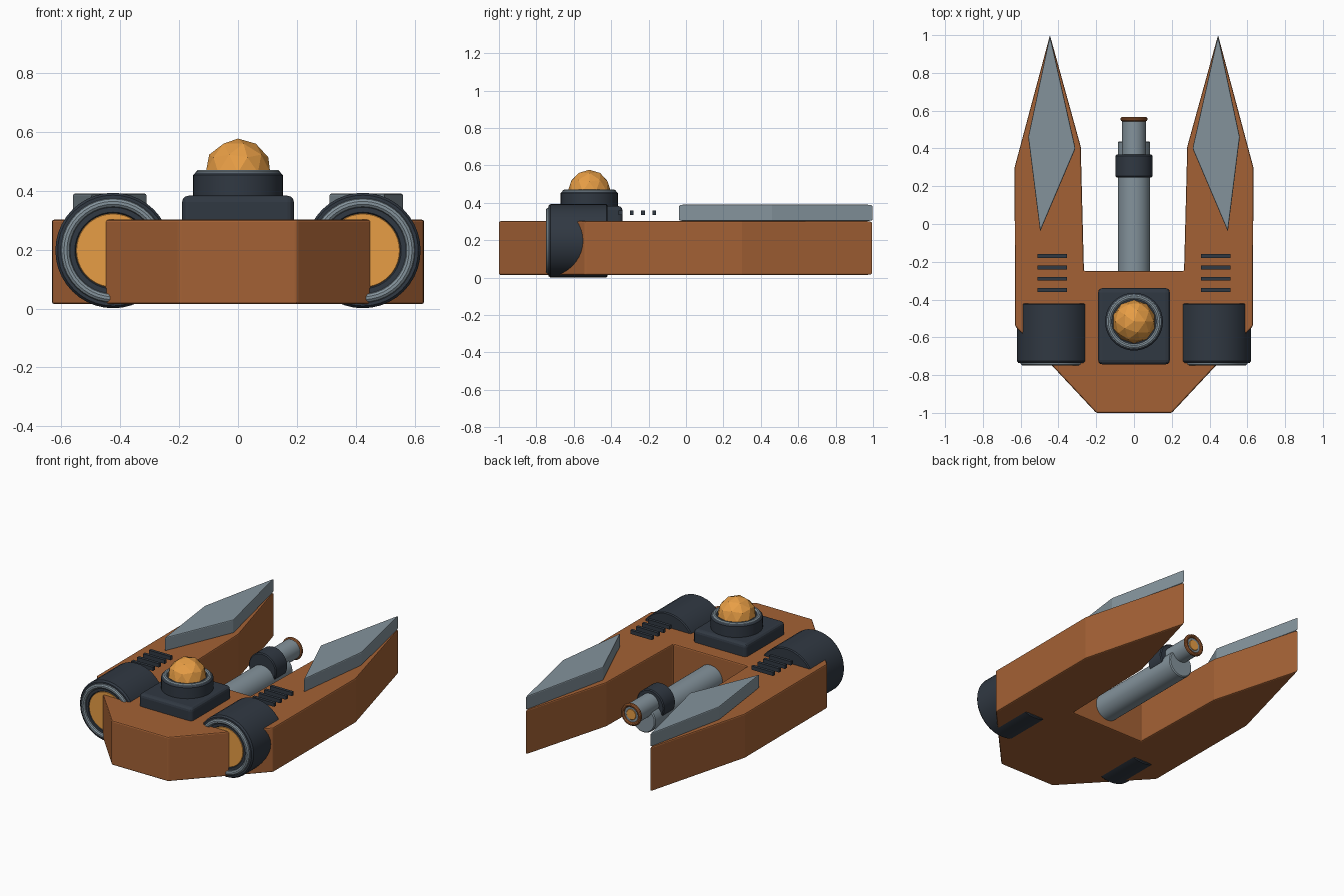
import bpy, bmesh, math
from mathutils import Matrix

if "Cube" in bpy.data.objects:
    bpy.data.objects.remove(bpy.data.objects["Cube"])


def material(name, rgb):
    m = bpy.data.materials.new(name)
    m.diffuse_color = (*rgb, 1)
    m.use_nodes = True
    m.node_tree.nodes["Principled BSDF"].inputs["Base Color"].default_value = m.diffuse_color
    return m


RUST = material("rust", (0.37, 0.12, 0.035))
DARK = material("dark_slate", (0.03, 0.04, 0.055))
STEEL = material("steel", (0.23, 0.29, 0.33))
AMBER = material("amber", (0.80, 0.34, 0.06))


def finish(name, bm, mat, bevel=0.0, segments=2, smooth=False):
    bmesh.ops.recalc_face_normals(bm, faces=bm.faces)
    me = bpy.data.meshes.new(name)
    bm.to_mesh(me)
    bm.free()
    ob = bpy.data.objects.new(name, me)
    bpy.context.collection.objects.link(ob)
    me.materials.append(mat)
    if bevel:
        mod = ob.modifiers.new("bevel", "BEVEL")
        mod.width, mod.segments = bevel, segments
        mod.limit_method = "ANGLE"
    if smooth:
        bpy.ops.object.select_all(action="DESELECT")
        bpy.context.view_layer.objects.active = ob
        ob.select_set(True)
        bpy.ops.object.shade_smooth_by_angle(angle=math.radians(35))
    return ob


def plate(name, outline, z0, z1, mat, bevel):
    """Extrude a flat outline upward."""
    bm = bmesh.new()
    face = bm.faces.new([bm.verts.new((x, y, z0)) for x, y in outline])
    top = bmesh.ops.extrude_face_region(bm, geom=[face])["geom"]
    verts = [v for v in top if isinstance(v, bmesh.types.BMVert)]
    bmesh.ops.translate(bm, verts=verts, vec=(0, 0, z1 - z0))
    return finish(name, bm, mat, bevel)


def box(name, x, y, z, mat, bevel=0.0, segments=2):
    (x0, x1), (y0, y1), (z0, z1) = x, y, z
    bm = bmesh.new()
    bmesh.ops.create_cube(bm, size=1, matrix=Matrix.Translation(
        ((x0 + x1) / 2, (y0 + y1) / 2, (z0 + z1) / 2))
        @ Matrix.Diagonal((x1 - x0, y1 - y0, z1 - z0, 1)))
    return finish(name, bm, mat, bevel, segments)


def lathe(name, profile, loc, mat, along_y=False, n=40, closed=False):
    """Spin (radius, height) points about z, or about y when along_y."""
    bm = bmesh.new()
    pts = [bm.verts.new((r, 0, h)) for r, h in profile]
    edges = [bm.edges.new(p) for p in zip(pts, pts[1:])]
    if closed:
        edges.append(bm.edges.new((pts[-1], pts[0])))
    bmesh.ops.spin(bm, geom=pts + edges, cent=(0, 0, 0), axis=(0, 0, 1),
                   angle=math.tau, steps=n, use_merge=True)
    bmesh.ops.remove_doubles(bm, verts=bm.verts, dist=1e-5)
    turn = Matrix.Rotation(-math.pi / 2, 4, "X") if along_y else Matrix()
    bmesh.ops.transform(bm, matrix=Matrix.Translation(loc) @ turn, verts=bm.verts)
    return finish(name, bm, mat, smooth=True)


def rod(name, r, h0, h1, loc, mat, along_y=False, c=0.006):
    """Solid cylinder with softened rims."""
    return lathe(name, [(0, h0), (r - c, h0), (r, h0 + c), (r, h1 - c),
                        (r - c, h1), (0, h1)], loc, mat, along_y)


def ring(name, major, minor, loc, mat, along_y=False):
    prof = [(major + minor * math.cos(a), minor * math.sin(a))
            for a in (i * math.tau / 10 for i in range(10))]
    return lathe(name, prof, loc, mat, along_y, closed=True)


# Forked hull
half = [(0.20, -1.0), (0.63, -0.54), (0.632, 0.30), (0.445, 1.0),
        (0.282, 0.41), (0.265, -0.25)]
plate("hull", half + [(-x, y) for x, y in reversed(half)], 0.015, 0.302, RUST, 0.008)

for s, side in ((1, "right"), (-1, "left")):
    # Blade plate on each prong
    blade = [(0.445, 1.0), (0.56, 0.46), (0.497, -0.04), (0.31, 0.40)]
    plate(f"prong_blade_{side}", [(s * x, y) for x, y in blade],
          0.303, 0.39, STEEL, 0.006)

    # Cooling slats
    for i in range(4):
        y = -0.35 + 0.06 * i
        xs = sorted((s * 0.355, s * 0.51))
        box(f"vent_slat_{side}_{i + 1}", xs, (y - 0.01, y + 0.01), (0.336, 0.36), DARK)

    # Engine pod with rim and glowing disc
    c = (s * 0.424, 0, 0.197)
    lathe(f"engine_pod_{side}",
          [(0, -0.42), (0.19, -0.42), (0.196, -0.426), (0.196, -0.725),
           (0.188, -0.736), (0.13, -0.736), (0.125, -0.728), (0, -0.728)],
          c, DARK, True)
    ring(f"engine_rim_{side}", 0.162, 0.016, (c[0], -0.734, c[2]), STEEL, True)
    rod(f"engine_disc_{side}", 0.126, -0.734, -0.70, c, AMBER, True, 0.002)

# Turret base, drum, rim and faceted dome
box("turret_base", (-0.19, 0.19), (-0.743, -0.34), (0.28, 0.383), DARK, 0.022, 3)
rod("turret_drum", 0.153, 0.37, 0.463, (0, -0.517, 0), DARK, c=0.01)
ring("turret_rim", 0.131, 0.015, (0, -0.517, 0.456), STEEL)
bm = bmesh.new()
bmesh.ops.create_icosphere(bm, subdivisions=2, radius=0.115,
                           matrix=Matrix.Translation((0, -0.517, 0.462)))
finish("turret_dome", bm, AMBER)

# Cannon between the prongs
rod("cannon_tube", 0.086, -0.30, 0.438, (0, 0, 0.15), STEEL, True)
rod("cannon_barrel", 0.063, 0.26, 0.556, (0, 0, 0.226), STEEL, True, 0.003)
rod("cannon_collar", 0.098, 0.247, 0.367, (0, 0, 0.214), DARK, True)
ring("muzzle_ring", 0.06, 0.012, (0, 0.555, 0.226), RUST, True)
rod("muzzle_core", 0.034, 0.54, 0.56, (0, 0, 0.226), AMBER, True, 0.002)
